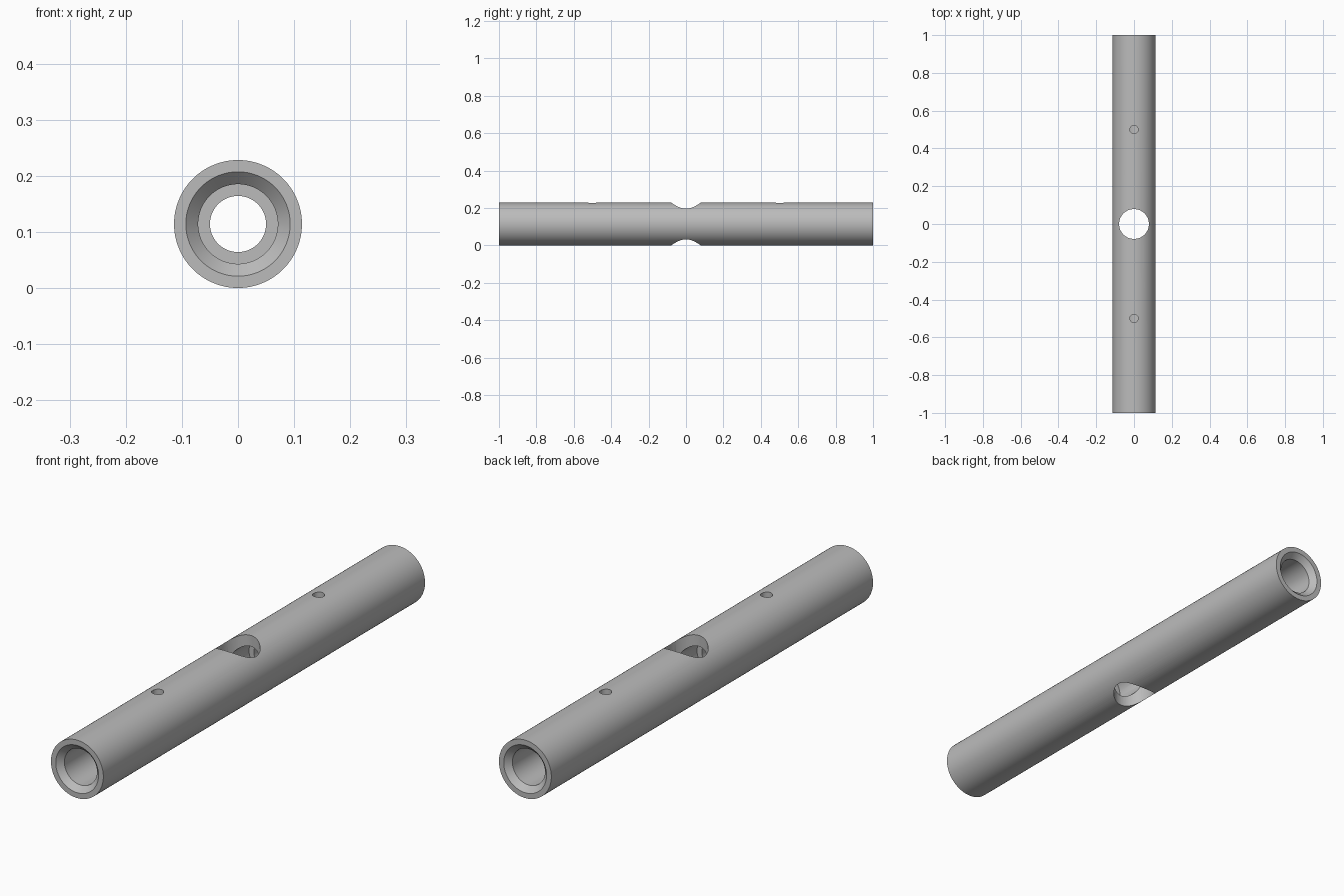
import bpy, bmesh, math
from mathutils import Vector, Matrix

cube = bpy.data.objects.get("Cube")
if cube:
    bpy.data.objects.remove(cube, do_unlink=True)

R = 0.114            # outer radius, also the height of the axis
BORE, STOP = 0.071, 0.05
SEGMENTS = 96

steel = bpy.data.materials.new("plain_grey")
steel.use_nodes = True
GREY = (0.5, 0.5, 0.5, 1)
steel.diffuse_color = GREY
steel.node_tree.nodes["Principled BSDF"].inputs["Base Color"].default_value = GREY


def add_object(name, bm):
    bmesh.ops.recalc_face_normals(bm, faces=bm.faces)
    mesh = bpy.data.meshes.new(name)
    bm.to_mesh(mesh)
    bm.free()
    mesh.materials.append(steel)
    obj = bpy.data.objects.new(name, mesh)
    bpy.context.collection.objects.link(obj)
    return obj


def lathe(name, profile):
    """Spin a closed (radius, y) profile about the tube axis."""
    bm = bmesh.new()
    verts = [bm.verts.new((r, y, R)) for r, y in profile]
    edges = [bm.edges.new((verts[i - 1], verts[i])) for i in range(len(verts))]
    bmesh.ops.spin(bm, geom=verts + edges, cent=(0, 0, R), axis=(0, 1, 0),
                   angle=math.tau, steps=SEGMENTS)
    bmesh.ops.remove_doubles(bm, verts=bm.verts, dist=1e-5)
    return add_object(name, bm)


def drill(body, radius, y, bottom, top):
    """Cut a vertical round hole through the body."""
    bm = bmesh.new()
    bmesh.ops.create_cone(bm, cap_ends=True, segments=64, radius1=radius,
                          radius2=radius, depth=top - bottom,
                          matrix=Matrix.Translation(Vector((0, y, (top + bottom) / 2))))
    cutter = add_object("hole_cutter", bm)
    cutter.hide_render = True
    mod = body.modifiers.new("hole", "BOOLEAN")
    mod.object, mod.operation, mod.solver = cutter, "DIFFERENCE", "EXACT"
    bpy.context.view_layer.objects.active = body
    bpy.ops.object.modifier_apply(modifier=mod.name)
    bpy.data.objects.remove(cutter, do_unlink=True)


# Half section: chamfered mouth, bore, and a stop ring on each side of the middle
half = [(R, 1), (0.093, 1), (BORE, 0.978), (BORE, 0.21),
        (STOP, 0.21), (STOP, 0.17), (BORE, 0.17)]
tube = lathe("tube", half + [(r, -y) for r, y in reversed(half)])

# Cross hole in the middle and a screw hole in the top of each arm
drill(tube, 0.079, 0, -0.1, 0.4)
for side in (-1, 1):
    drill(tube, 0.022, 0.5 * side, R, 0.4)

bpy.ops.object.select_all(action="DESELECT")
tube.select_set(True)
bpy.context.view_layer.objects.active = tube
bpy.ops.object.shade_smooth_by_angle(angle=math.radians(30))
